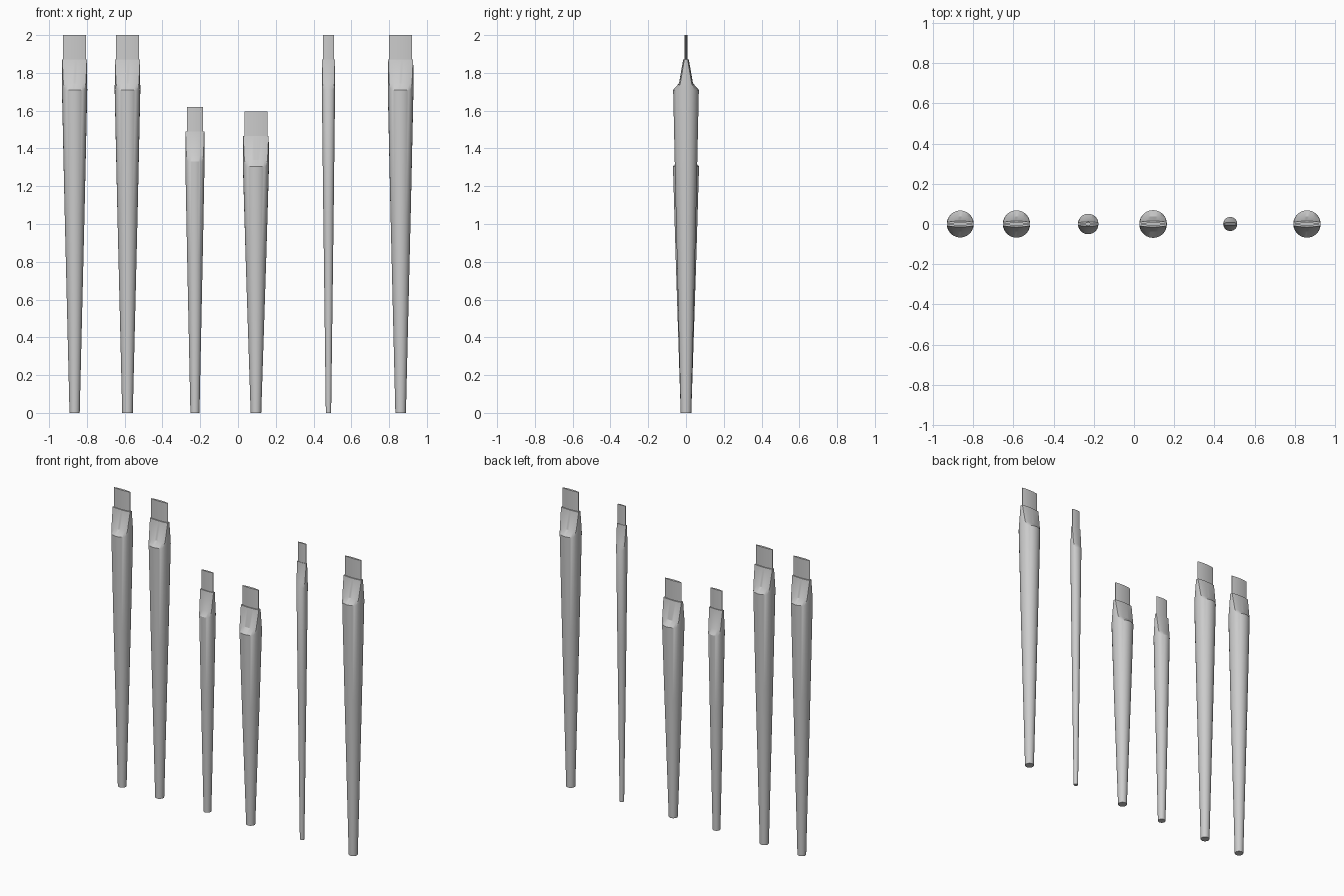
import bpy, bmesh, math

if "Cube" in bpy.data.objects:
    bpy.data.objects.remove(bpy.data.objects["Cube"])

SIDE, FACE = 6, 10   # segments on each narrow side and each broad face


def section(r, edge=None, bulge=0.0):
    """Closed outline: a circle, or a circle cut to two slightly bowed faces."""
    tc = math.radians(40) if edge is None else math.asin(edge / r)
    half = [(r * math.cos(a), r * math.sin(a)) for a in
            (-tc + 2 * tc * i / SIDE for i in range(SIDE))]
    xc = r * math.cos(tc)
    for i in range(FACE):
        if edge is None:
            a = tc + (math.pi - 2 * tc) * i / FACE
            half.append((r * math.cos(a), r * math.sin(a)))
        else:
            x = xc * (1 - 2 * i / FACE)
            half.append((x, edge + bulge * (1 - (x / xc) ** 2)))
    return half + [(-x, -y) for x, y in half]


def loft(name, x0, rings):
    """Skin a list of (z, outline) rings and cap both ends."""
    bm = bmesh.new()
    loops = [[bm.verts.new((x, y, z)) for x, y in pts] for z, pts in rings]
    n = len(loops[0])
    for a, b in zip(loops, loops[1:]):
        for i in range(n):
            j = (i + 1) % n
            bm.faces.new((a[i], a[j], b[j], b[i]))
    bm.faces.new(loops[0][::-1])
    bm.faces.new(loops[-1])
    bmesh.ops.recalc_face_normals(bm, faces=bm.faces)
    me = bpy.data.meshes.new(name)
    bm.to_mesh(me)
    bm.free()
    ob = bpy.data.objects.new(name, me)
    ob.location.x = x0
    bpy.context.collection.objects.link(ob)
    bpy.ops.object.select_all(action='DESELECT')
    ob.select_set(True)
    bpy.context.view_layer.objects.active = ob
    bpy.ops.object.shade_smooth_by_angle(angle=math.radians(30))


def tool(i, x, height, r, foot, blade):
    s = r / 0.068
    top = height - 0.13        # end of the handle
    shoulder = top - 0.16      # where the flats begin
    mid = shoulder * 0.62
    # tapered handle with two flats cut at the tip
    loft(f"handle_{i}", x, [
        (0, section(foot)),
        (mid, section(foot + (r - foot) * 0.64)),
        (shoulder, section(r)),
        (shoulder + 0.035, section(r * 0.99, 0.030 * s, 0.007 * s)),
        (top, section(r * 0.98, 0.009 * s, 0.006 * s)),
    ])
    # thin lens-shaped blade set into the tip
    lens = section(blade, 0.002, 0.006 * s)
    loft(f"blade_{i}", x, [(top - 0.04, lens), (height, lens)])


# centre x, height, greatest radius, foot radius, blade half width
tools = [
    (-0.865, 2.0, 0.067, 0.027, 0.061),
    (-0.585, 2.0, 0.068, 0.028, 0.062),
    (-0.228, 1.62, 0.051, 0.024, 0.043),
    (0.095, 1.595, 0.069, 0.028, 0.061),
    (0.479, 2.0, 0.035, 0.014, 0.030),
    (0.861, 2.0, 0.068, 0.028, 0.061),
]
for i, t in enumerate(tools, 1):
    tool(i, *t)
